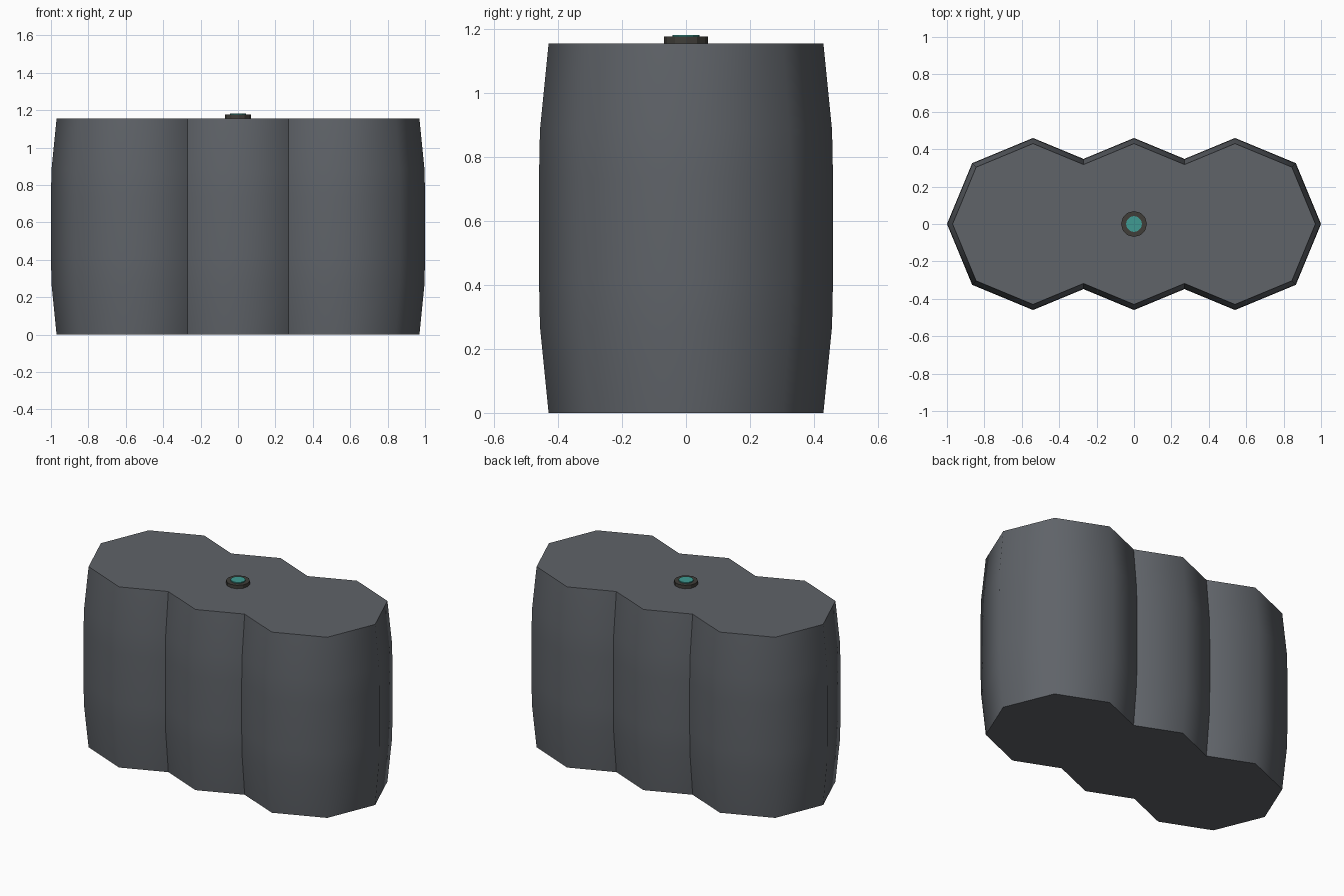
import bpy, bmesh, math

if "Cube" in bpy.data.objects:
    bpy.data.objects.remove(bpy.data.objects["Cube"])


def material(name, rgb):
    m = bpy.data.materials.new(name)
    m.diffuse_color = (*rgb, 1)
    m.use_nodes = True
    m.node_tree.nodes["Principled BSDF"].inputs["Base Color"].default_value = m.diffuse_color
    return m


def lathe(name, profile, sides, x, mat, smooth_angle):
    """Closed solid of revolution from (radius, z) rings, placed at x."""
    bm = bmesh.new()
    rings = [[bm.verts.new((r * math.cos(2 * math.pi * i / sides),
                            r * math.sin(2 * math.pi * i / sides), z))
              for i in range(sides)] for r, z in profile]
    for a, b in zip(rings, rings[1:]):
        for i in range(sides):
            j = (i + 1) % sides
            bm.faces.new((a[i], a[j], b[j], b[i]))
    bm.faces.new(rings[0][::-1])
    bm.faces.new(rings[-1])
    mesh = bpy.data.meshes.new(name)
    bm.to_mesh(mesh)
    bm.free()
    mesh.materials.append(mat)
    ob = bpy.data.objects.new(name, mesh)
    ob.location.x = x
    bpy.context.collection.objects.link(ob)
    bpy.ops.object.select_all(action='DESELECT')
    ob.select_set(True)
    bpy.context.view_layer.objects.active = ob
    bpy.ops.object.shade_smooth_by_angle(angle=math.radians(smooth_angle))
    return ob


shell = material("shell_grey", (0.115, 0.125, 0.14))
dark = material("rim_dark", (0.05, 0.047, 0.04))
teal = material("lens_teal", (0.05, 0.33, 0.29))

# Three overlapping eight-sided bulging cells
cell = [(0.43, 0), (0.457, 0.27), (0.46, 0.42),
        (0.46, 0.735), (0.457, 0.885), (0.43, 1.155)]
for side, x in (("left", -0.54), ("middle", 0), ("right", 0.54)):
    lathe(f"{side}_cell", cell, 8, x, shell, 50)

# Dark button rim with a teal lens on top
lathe("button_rim", [(0.069, 1.15), (0.069, 1.177)], 12, 0, dark, 20)
lathe("button_lens", [(0.043, 1.17), (0.043, 1.183)], 12, 0, teal, 20)
